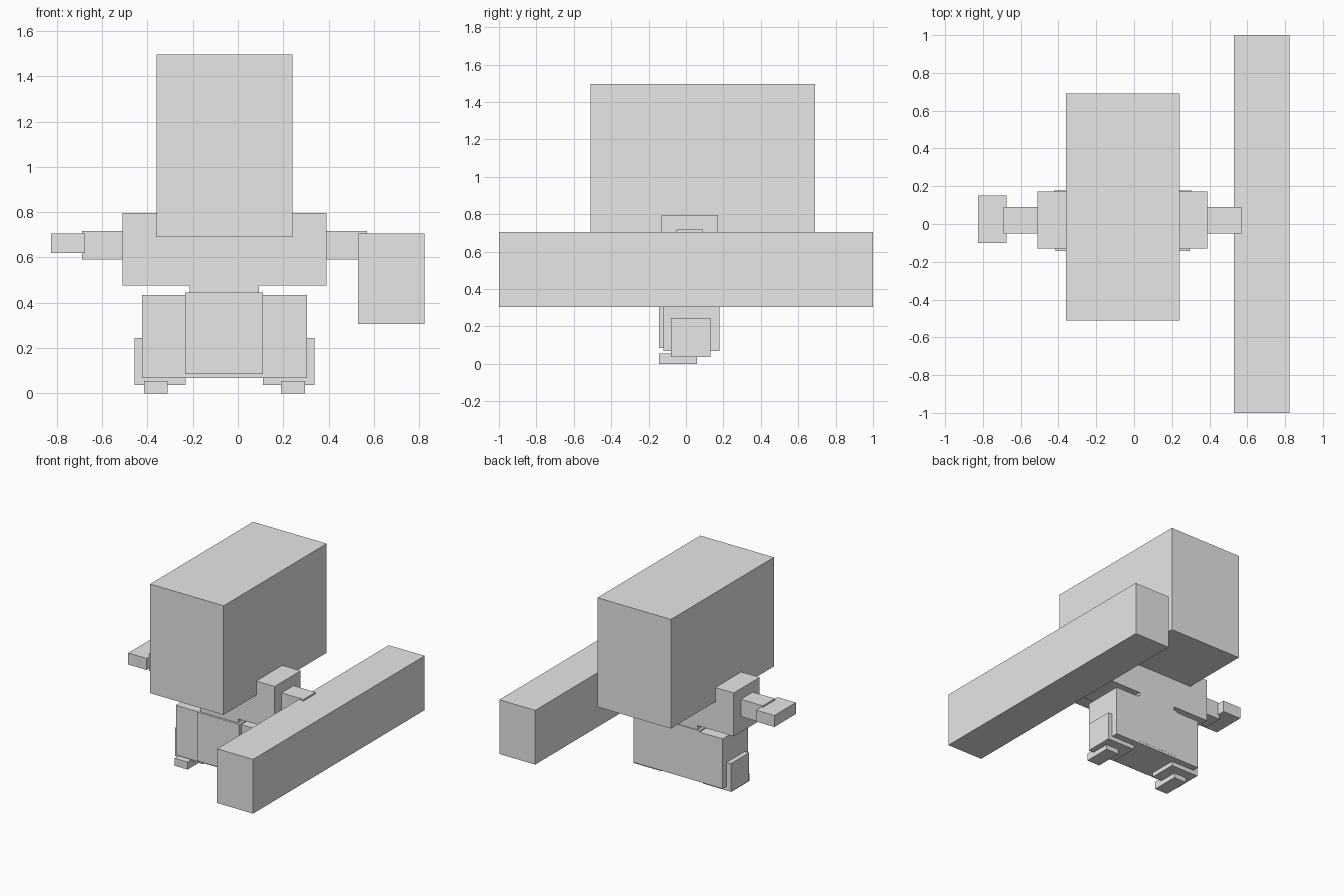
import bpy
from mathutils import Vector

default_cube = bpy.data.objects.get("Cube")
if default_cube:
    bpy.data.objects.remove(default_cube, do_unlink=True)

grey = bpy.data.materials.new("light grey")
grey.use_nodes = True
grey.diffuse_color = (0.8, 0.8, 0.8, 1)
grey.node_tree.nodes["Principled BSDF"].inputs["Base Color"].default_value = grey.diffuse_color

BODY_X = -0.06  # the figure's own centre line


def box(name, x, y, z):
    """Flat-sided box spanning the given (low, high) ranges."""
    spans = (x, y, z)
    centre = Vector([(a + b) / 2 for a, b in spans])
    bpy.ops.mesh.primitive_cube_add(size=1, location=centre)
    obj = bpy.context.object
    obj.name = name
    size = Vector([b - a for a, b in spans])
    for v in obj.data.vertices:
        v.co = v.co * size
    obj.data.materials.append(grey)
    return obj


def pair(name, near, far, y, z):
    """Matching boxes either side of the body, by distance from its centre."""
    box("left_" + name, (BODY_X + near, BODY_X + far), y, z)
    box("right_" + name, (BODY_X - far, BODY_X - near), y, z)


# Head and torso
box("head", (-0.36, 0.24), (-0.51, 0.69), (0.69, 1.495))
box("torso", (-0.51, 0.39), (-0.13, 0.172), (0.475, 0.795))
box("waist", (-0.215, 0.092), (-0.128, 0.173), (0.40, 0.74))

# Hips with the slightly proud middle block
box("hips", (-0.423, 0.304), (-0.12, 0.178), (0.068, 0.435))
box("hip_middle", (-0.235, 0.111), (-0.144, 0.179), (0.085, 0.445))

# Legs and feet
pair("leg", 0.171, 0.398, (-0.08, 0.13), (0.036, 0.244))
pair("foot", 0.251, 0.356, (-0.144, 0.06), (0, 0.055))

# Arms, the free hand and the long block held on the left
pair("arm", 0.44, 0.63, (-0.05, 0.09), (0.59, 0.717))
box("right_hand", (-0.826, -0.676), (-0.10, 0.15), (0.62, 0.705))
box("long_block", (0.53, 0.823), (-1, 1), (0.305, 0.705))
